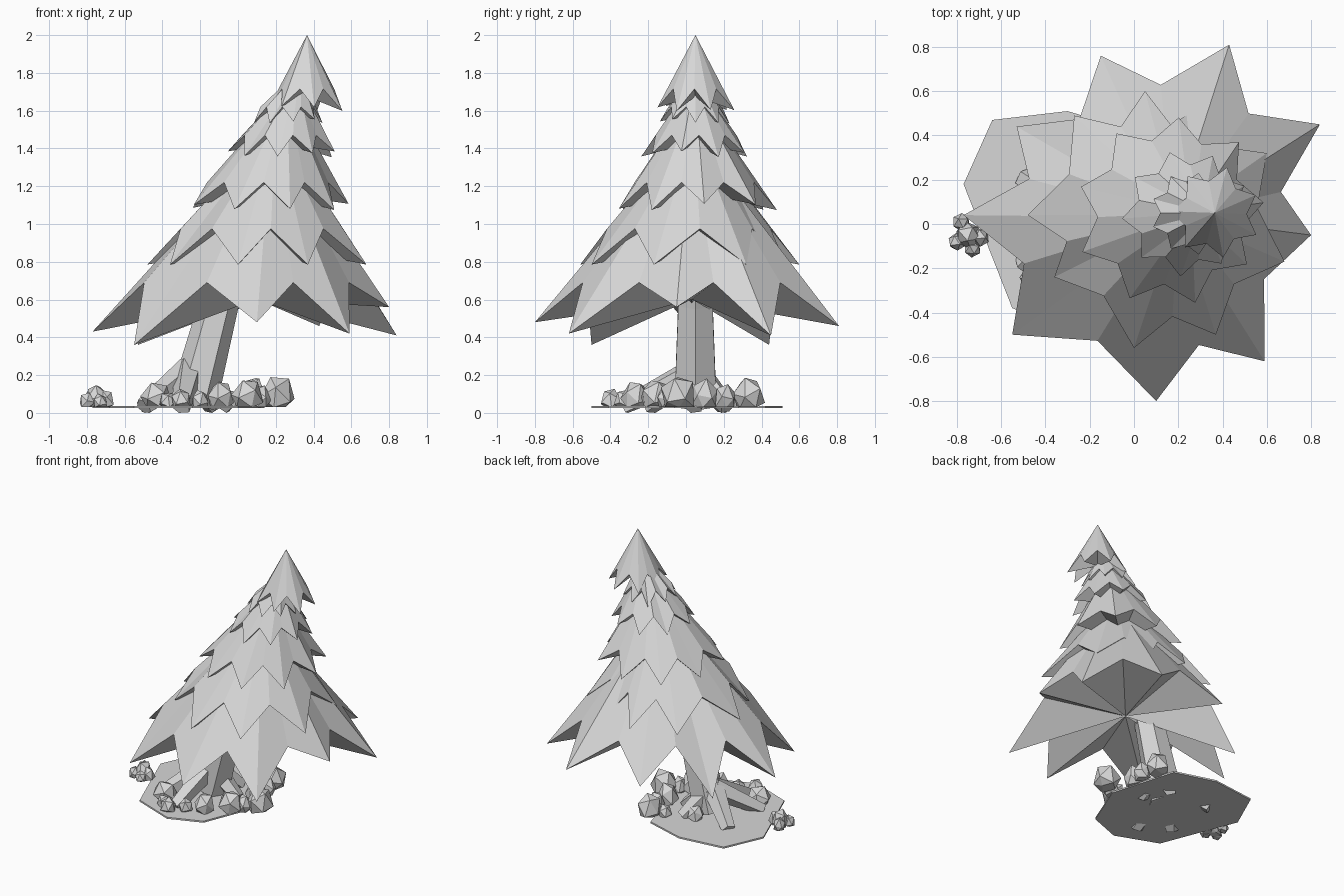
import bpy, bmesh, random
from math import cos, sin, pi, radians
from mathutils import Vector, Matrix

if "Cube" in bpy.data.objects:
    bpy.data.objects.remove(bpy.data.objects["Cube"])

random.seed(4)
grey = bpy.data.materials.new("plain_grey")
grey.use_nodes = True
GREY = (0.68, 0.68, 0.68, 1)
grey.diffuse_color = GREY
for node in grey.node_tree.nodes:
    if node.type == 'BSDF_PRINCIPLED':
        node.inputs["Base Color"].default_value = GREY


def finish(bm, name):
    """Turn a bmesh into a flat-shaded object."""
    bmesh.ops.recalc_face_normals(bm, faces=bm.faces)
    mesh = bpy.data.meshes.new(name)
    bm.to_mesh(mesh)
    bm.free()
    mesh.materials.append(grey)
    obj = bpy.data.objects.new(name, mesh)
    bpy.context.collection.objects.link(obj)
    return obj


def star_tier(name, tips, centre, apex, ratio, rise):
    """Pointed skirt of branches: star rim, peak above, hollow underside."""
    bm = bmesh.new()
    c = Vector(centre)
    tips = [Vector(t) for t in tips]
    rim = []
    for i, a in enumerate(tips):
        b = tips[(i + 1) % len(tips)]
        rim.append(bm.verts.new(a))
        # valley halfway round between two tips
        da, db = (a - c).xy, (b - c).xy
        d = (da.normalized() + db.normalized()).normalized()
        r = ratio * (da.length + db.length) / 2
        rim.append(bm.verts.new((c.x + d.x * r, c.y + d.y * r, c.z + rise)))
    top = bm.verts.new(apex)
    under = bm.verts.new((c.x, c.y, c.z + rise * 0.6))
    for i, v in enumerate(rim):
        w = rim[(i + 1) % len(rim)]
        bm.faces.new((v, w, top))
        bm.faces.new((w, v, under))
    return finish(bm, name)


def round_tips(count, phase, radius, centre):
    """Evenly spread tips with slight unevenness."""
    pts = []
    for i in range(count):
        a = radians(phase) + 2 * pi * i / count
        r = radius * random.uniform(0.98, 1.04)
        pts.append((centre[0] + r * cos(a), centre[1] + r * sin(a),
                    centre[2] + random.uniform(-0.02, 0.02)))
    return pts


def limb(name, path, radii, sides):
    """Faceted tapering limb along a path of points."""
    bm = bmesh.new()
    axis = (Vector(path[-1]) - Vector(path[0])).normalized()
    turn = axis.to_track_quat('Z', 'Y')
    rings = []
    for p, r in zip(path, radii):
        ring = []
        for i in range(sides):
            a = 2 * pi * (i + 0.5) / sides
            co = Vector(p) + turn @ Vector((r * cos(a), r * sin(a), 0))
            co.z = max(co.z, 0)
            ring.append(bm.verts.new(co))
        rings.append(ring)
    for lo, hi in zip(rings, rings[1:]):
        for i in range(sides):
            j = (i + 1) % sides
            bm.faces.new((lo[i], lo[j], hi[j], hi[i]))
    bm.faces.new(rings[0])
    bm.faces.new(rings[-1])
    return finish(bm, name)


def rock(name, x, y, width, height):
    """Faceted dome-shaped stone resting on the ground plate."""
    bm = bmesh.new()
    bmesh.ops.create_icosphere(bm, subdivisions=1, radius=1)
    # tip the stone so that it shows a broad top, not a single point
    spin = (Matrix.Rotation(random.uniform(0, 2 * pi), 3, 'Z')
            @ Matrix.Rotation(radians(25), 3, 'X'))
    for v in bm.verts:
        p = spin @ v.co * random.uniform(0.95, 1.08)
        z = GROUND + height * max(0, (p.z + 0.4) / 1.35)
        v.co = (x + p.x * width, y + p.y * width, z)
    return finish(bm, name)


# Ground plate
GROUND = 0.03
outline = [(0, -.41), (.14, -.06), (0, .42), (-.3, .51), (-.64, .47),
           (-.77, .18), (-.55, -.38), (-.24, -.5)]
bm = bmesh.new()
plate = bm.faces.new([bm.verts.new((x, y, 0.025)) for x, y in outline])
out = bmesh.ops.extrude_face_region(bm, geom=[plate])
for v in out["geom"]:
    if isinstance(v, bmesh.types.BMVert):
        v.co.z = 0.037
finish(bm, "ground_plate")

# Leaning trunk
limb("trunk", [(-.24, .05, .05), (-.1, .05, .58), (.3, .05, 1.75)],
     [.128, .105, .02], 6)

# Roots pushing through the plate
for i, (x, y) in enumerate([(-.03, .04), (-.13, .22), (-.5, .21),
                            (-.3, -.33), (-.5, -.19)]):
    limb(f"root_{i + 1}", [(-.26, .05, .22), (x, y, .03)], [.08, .05], 5)

# Lowest branches, with uneven tips
low = [(.1, -.8, .48), (.59, -.62, .42), (.8, -.05, .56), (.84, .45, .41),
       (.43, .81, .46), (-.15, .76, .47), (-.53, .44, .36),
       (-.77, .04, .43), (-.55, -.5, .36)]
star_tier("branches_1", low, (.1, .03, .47), (.18, .03, 1.48), .74, .22)

# Second tier, with uneven tips
second = [(0, -.56), (.37, -.5), (.68, -.17), (.6, .32), (.3, .53),
          (.05, .6), (-.27, .49), (-.48, .04), (-.36, -.24)]
star_tier("branches_2", [(x, y, .785) for x, y in second],
          (.12, .03, .785), (.2, .04, 1.52), .76, .19)

# Upper tiers: phase, radius, centre, peak, valley rise
upper = [(85, .425, (.165, .06, 1.09), (.26, .05, 1.7), .13),
         (-95, .28, (.235, .05, 1.37), (.31, .05, 1.78), .1),
         (-80, .185, (.26, .05, 1.54), (.33, .05, 1.82), .08)]
for i, (phase, r, c, peak, rise) in enumerate(upper):
    star_tier(f"branches_{i + 3}", round_tips(9, phase, r, c), c, peak,
              .77, rise)

# Crown
c = (.365, .05, 1.615)
star_tier("crown", round_tips(7, 75, .205, c), c, (.365, .05, 2), .7, .1)

# Stones around the foot: x, y, half width, height
stones = [(.21, -.04, .095, .17), (.08, .1, .075, .15), (.1, .21, .06, .13),
          (.07, .33, .085, .16), (-.02, .28, .05, .09), (.05, -.16, .085, .15),
          (.12, -.1, .055, .12), (-.09, -.27, .075, .14),
          (-.2, -.33, .05, .09), (-.3, -.4, .055, .1), (-.43, -.25, .085, .13),
          (-.37, -.35, .05, .08), (-.22, .2, .06, .1), (-.04, -.07, .05, .09)]
for i, s in enumerate(stones):
    rock(f"stone_{i + 1}", *s)

# Small pile of stones off to the side
pile = [(-.75, -.05, .06, .12), (-.8, -.08, .042, .08), (-.78, .01, .042, .09),
        (-.7, -.06, .045, .09), (-.73, -.11, .04, .07)]
for i, s in enumerate(pile):
    rock(f"pile_stone_{i + 1}", *s)
